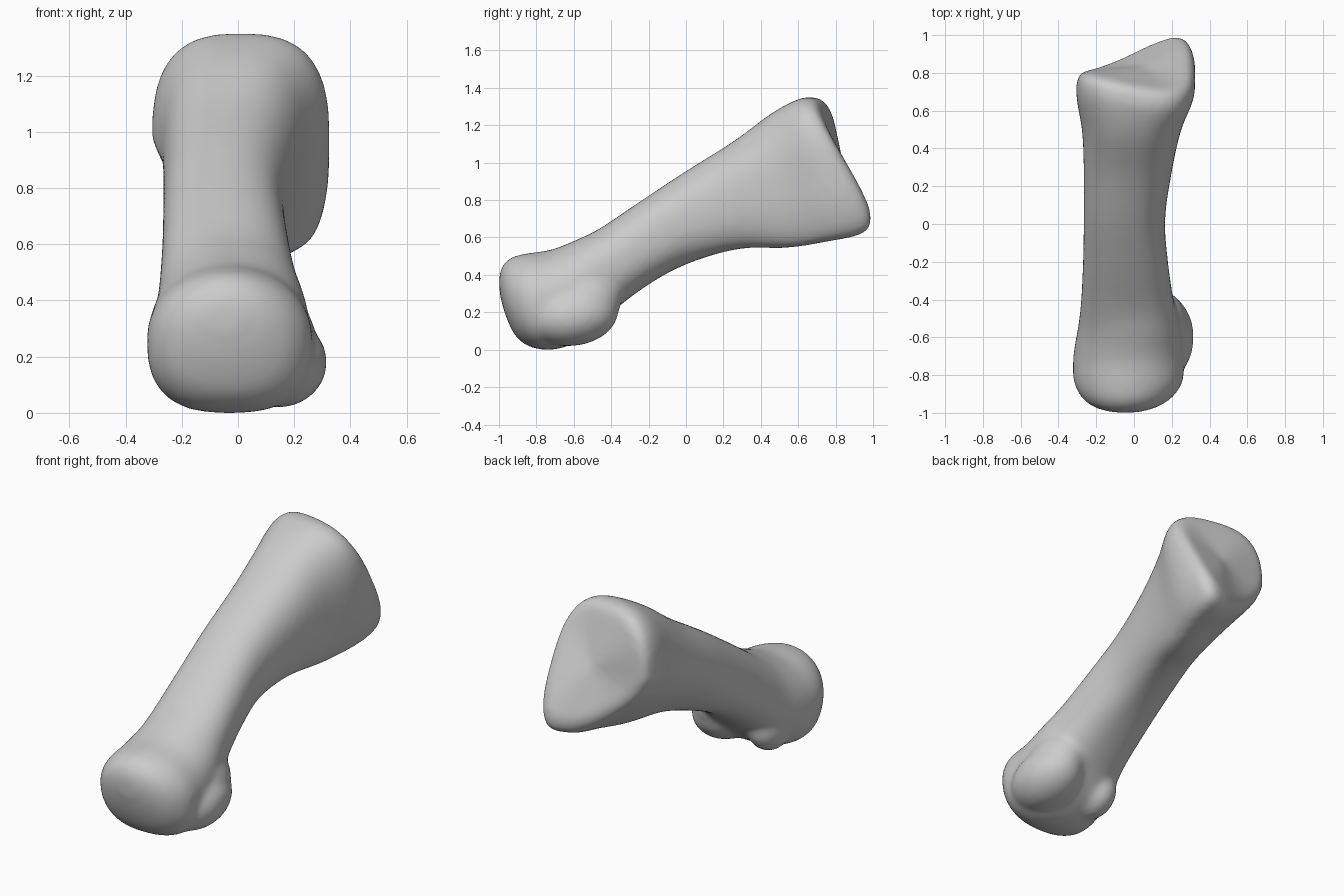
import bpy, bmesh, math
from mathutils import Vector, Matrix

if "Cube" in bpy.data.objects:
    bpy.data.objects.remove(bpy.data.objects["Cube"])

# Cross-sections from the rounded head to the slanted base:
# (top y, top z, bottom y, bottom z, left x, right x, twist, keystone, top and bottom roundness)
STATIONS = [
    (-1.0, .39, -.995, .29, -.11, .02, 0, 0, 1, 1),
    (-.98, .45, -.96, .17, -.21, .12, 0, 0, 1, .95),
    (-.93, .495, -.90, .06, -.28, .205, 0, 0, 1, .85),
    (-.85, .515, -.80, .005, -.32, .26, 0, 0, .98, .76),
    (-.72, .535, -.66, .01, -.32, .26, 0, 0, .95, .76),
    (-.58, .59, -.50, .09, -.295, .245, 0, 0, .9, .8),
    (-.45, .655, -.36, .23, -.28, .21, 0, 0, .85, .8),
    (-.25, .79, -.15, .38, -.27, .18, 0, 0, .85, .8),
    (0, .955, .05, .475, -.267, .165, 0, .1, .85, .8),
    (.25, 1.115, .30, .54, -.267, .20, .03, .3, .85, .75),
    (.45, 1.265, .55, .545, -.275, .25, .07, .45, .8, .68),
    (.59, 1.34, .75, .58, -.302, .315, .12, .5, .75, .62),
    (.66, 1.35, .885, .61, -.305, .325, .16, .5, .72, .62),
    (.70, 1.335, .945, .65, -.29, .31, .16, .5, .72, .62),
    (.725, 1.295, .955, .72, -.26, .28, .16, .5, .72, .62),
]
SIDES, STEPS = 48, 5


def spline(a, b, c, d, t):
    return .5 * (2 * b + (c - a) * t + (2 * a - 5 * b + 4 * c - d) * t * t
                 + (3 * b - a - 3 * c + d) * t ** 3)


def power(v, p):
    return math.copysign(abs(v) ** p, v)


def section(yt, zt, yb, zb, xl, xr, twist, key, ptop, pbot):
    pts = []
    for i in range(SIDES):
        a = math.tau * i / SIDES
        p = ptop if math.sin(a) > 0 else pbot
        u, v = power(math.cos(a), p), power(math.sin(a), p)
        x = (xl + xr) / 2 + u * (xr - xl) / 2
        x = xr - (xr - x) * (1 - key * max(0, -v) ** 1.4)
        f = (1 + v) / 2
        y = yb + (yt - yb) * f + twist * (2.2 - 3.4 * f) * (x - .1)
        pts.append(Vector((x, y, zb + (zt - zb) * f)))
    return pts


# Loft of the head, shaft and base
bm = bmesh.new()
rings = []
n = len(STATIONS)
for i in range(n - 1):
    keys = [STATIONS[min(max(j, 0), n - 1)] for j in (i - 1, i, i + 1, i + 2)]
    for s in range(STEPS):
        vals = [spline(*q, s / STEPS) for q in zip(*keys)]
        rings.append([bm.verts.new(c) for c in section(*vals)])
rings.append([bm.verts.new(c) for c in section(*STATIONS[-1])])
for r0, r1 in zip(rings, rings[1:]):
    for i in range(SIDES):
        j = (i + 1) % SIDES
        bm.faces.new((r0[i], r0[j], r1[j], r1[i]))
# End caps, the twisted joint face fanned from its middle
caps = [bm.faces.new(rings[0]), bm.faces.new(rings[-1])]
bmesh.ops.poke(bm, faces=caps)

# Knuckles under the head and the neck filling behind them: centre, radii, tilt
for centre, radii, tilt in (
        ((.14, -.6, .18), (.178, .24, .16), .16),
        ((.13, -.54, .25), (.15, .2, .17), .4),
        ((-.17, -.56, .18), (.11, .16, .14), .3)):
    place = (Matrix.Translation(centre) @ Matrix.Rotation(tilt, 4, 'X')
             @ Matrix.Diagonal((*radii, 1)))
    bmesh.ops.create_uvsphere(bm, u_segments=32, v_segments=16, radius=1, matrix=place)
bmesh.ops.recalc_face_normals(bm, faces=bm.faces)

mesh = bpy.data.meshes.new("foot_bone")
bm.to_mesh(mesh)
bm.free()
bone = bpy.data.objects.new("foot_bone", mesh)
bpy.context.collection.objects.link(bone)

# Fuse the parts and soften the joins
remesh = bone.modifiers.new("fuse", 'REMESH')
remesh.mode = 'VOXEL'
remesh.voxel_size = .016
remesh.use_smooth_shade = True
smooth = bone.modifiers.new("soften", 'SMOOTH')
smooth.factor = .5
smooth.iterations = 18
